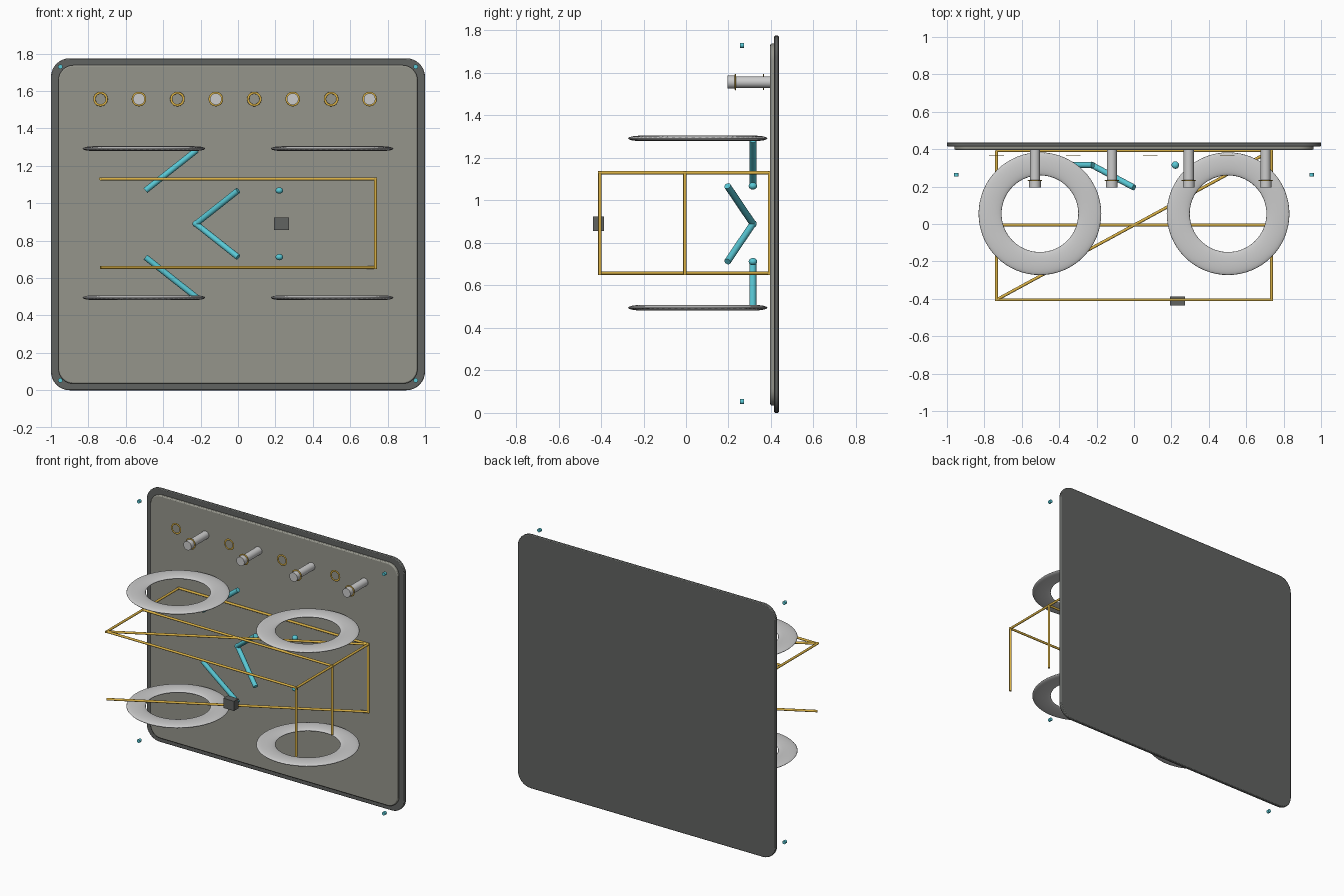
import bpy, bmesh, math
from mathutils import Vector

if "Cube" in bpy.data.objects:
    bpy.data.objects.remove(bpy.data.objects["Cube"])


def material(name, rgb):
    m = bpy.data.materials.new(name)
    m.diffuse_color = (*rgb, 1)
    m.use_nodes = True
    m.node_tree.nodes["Principled BSDF"].inputs["Base Color"].default_value = m.diffuse_color
    return m


GOLD = material("gold", (0.70, 0.44, 0.06))
CYAN = material("cyan", (0.10, 0.58, 0.67))
DARK = material("dark_grey", (0.12, 0.125, 0.12))
OLIVE = material("olive_grey", (0.30, 0.30, 0.26))


def finish(ob, name, mat=None, smooth=True):
    ob.name = name
    if mat:
        ob.data.materials.append(mat)
    if smooth:
        bpy.ops.object.shade_smooth_by_angle(angle=math.radians(35))
    return ob


def rod(name, a, b, r, mat=None, sides=16):
    a, b = Vector(a), Vector(b)
    d = b - a
    bpy.ops.mesh.primitive_cylinder_add(vertices=sides, radius=r, depth=d.length,
                                        location=(a + b) / 2,
                                        rotation=d.to_track_quat('Z', 'Y').to_euler())
    return finish(bpy.context.object, name, mat)


def flat_ring(name, loc, outer, inner, half, mat=None, rot=(0, 0, 0), seg=64):
    bpy.ops.mesh.primitive_torus_add(location=loc, rotation=rot, major_segments=seg,
                                     minor_segments=16, major_radius=(outer + inner) / 2,
                                     minor_radius=(outer - inner) / 2)
    ob = bpy.context.object
    ob.scale.z = half / ((outer - inner) / 2)
    return finish(ob, name, mat)


def panel(name, hx, z0, z1, y0, y1, r, bevel, mat):
    # rounded rectangle extruded along y
    bm = bmesh.new()
    verts = []
    corners = [(hx - r, z1 - r), (-hx + r, z1 - r), (-hx + r, z0 + r), (hx - r, z0 + r)]
    for k, (cx, cz) in enumerate(corners):
        for i in range(9):
            t = math.radians(90 * k + 90 * i / 8)
            verts.append(bm.verts.new((cx + r * math.cos(t), y0, cz + r * math.sin(t))))
    face = bm.faces.new(verts)
    ext = bmesh.ops.extrude_face_region(bm, geom=[face])
    moved = [v for v in ext["geom"] if isinstance(v, bmesh.types.BMVert)]
    bmesh.ops.translate(bm, verts=moved, vec=(0, y1 - y0, 0))
    bmesh.ops.recalc_face_normals(bm, faces=bm.faces)
    me = bpy.data.meshes.new(name)
    bm.to_mesh(me)
    bm.free()
    ob = bpy.data.objects.new(name, me)
    bpy.context.collection.objects.link(ob)
    bpy.ops.object.select_all(action='DESELECT')
    bpy.context.view_layer.objects.active = ob
    ob.select_set(True)
    mod = ob.modifiers.new("bevel", 'BEVEL')
    mod.width, mod.segments, mod.limit_method = bevel, 2, 'ANGLE'
    mod.angle_limit = math.radians(40)
    return finish(ob, name, mat)


# back board in two layers
panel("back_panel", 1.0, 0.0, 1.775, 0.415, 0.437, 0.10, 0.005, DARK)
panel("front_panel", 0.96, 0.035, 1.738, 0.396, 0.42, 0.08, 0.007, OLIVE)

# row of gold rings, every second one with a peg through it
FACE = (math.pi / 2, 0, 0)
PZ = 1.557
for i in range(8):
    x = -0.735 + 0.2055 * i
    if i % 2:
        rod("peg_shaft", (x, 0.228, PZ), (x, 0.40, PZ), 0.027, sides=32)
        rod("peg_head", (x, 0.195, PZ), (x, 0.230, PZ), 0.031, sides=32)
        flat_ring("peg_ring", (x, 0.232, PZ), 0.039, 0.026, 0.003, GOLD, FACE, 32)
    else:
        flat_ring("socket_ring", (x, 0.365, PZ), 0.039, 0.027, 0.002, GOLD, FACE, 32)

# four large flat rings
for x in (-0.503, 0.503):
    for z in (0.495, 1.292):
        flat_ring("large_ring", (x, 0.055, z), 0.328, 0.205, 0.013)

# gold rod frame
X, YF, YB, ZT, ZB, R = 0.735, -0.405, 0.393, 1.13, 0.657, 0.008
for y in (YF, 0.0 - 0.005, YB):
    rod("frame_long_rod", (-X, y, ZT), (X, y, ZT), R, GOLD)
    rod("frame_upright", (X, y, ZB - R), (X, y, ZT + R), R, GOLD)
for s in (-1, 1):
    rod("frame_cross_rod", (s * X, YF - R, ZT), (s * X, YB, ZT), R, GOLD)
for z in (ZT, ZB):
    rod("frame_diagonal", (-X, YF, z), (X, YB, z), R, GOLD)

# cyan struts and beads, mirrored about the middle height
MID = 0.89
for s in (-1, 1):
    near, far = MID + s * 0.178, MID + s * 0.395
    rod("outer_strut", (-0.495, 0.315, near), (-0.22, 0.315, far), 0.016, CYAN)
    rod("inner_strut", (-0.225, 0.315, MID), (0, 0.195, near), 0.016, CYAN)
    bpy.ops.mesh.primitive_uv_sphere_add(segments=20, ring_count=12, radius=0.02,
                                         location=(0.221, 0.315, near))
    bead = finish(bpy.context.object, "bead", CYAN)
    bead.scale.z = 0.85
for s in (-1, 1):
    for z in (0.053, 1.73):
        rod("corner_stud", (s * 0.95, 0.254, z), (s * 0.95, 0.274, z), 0.012, CYAN)
bpy.ops.mesh.primitive_uv_sphere_add(segments=20, ring_count=12, radius=0.018,
                                     location=(-0.225, 0.315, MID))
finish(bpy.context.object, "strut_joint", CYAN)

# dark block on the front
bpy.ops.mesh.primitive_cube_add(size=1, location=(0.233, -0.412, MID))
bpy.context.object.scale = (0.082, 0.05, 0.068)
finish(bpy.context.object, "front_block", DARK, smooth=False)
